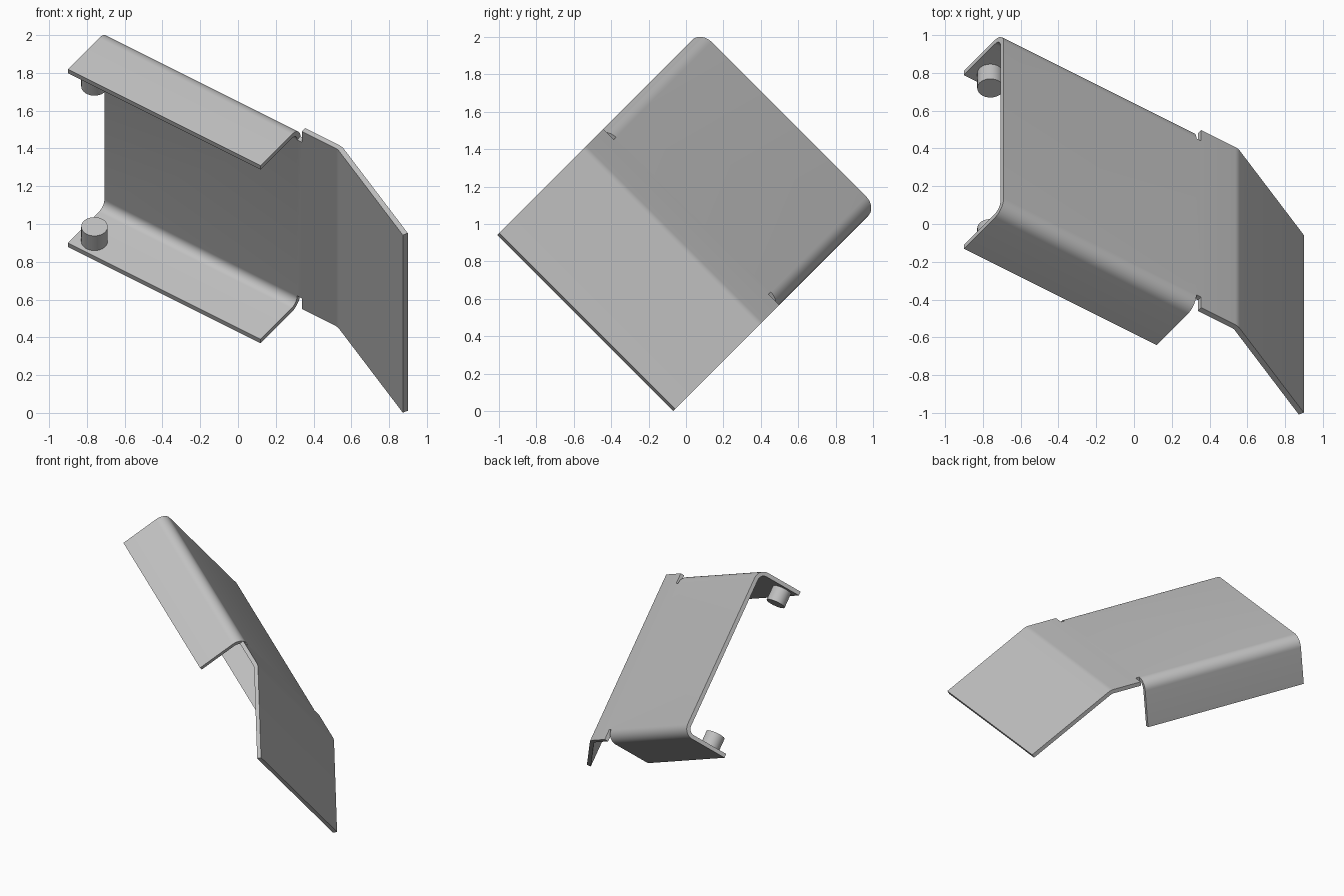
import bpy, bmesh
from math import sin, cos, tan, pi, radians
from mathutils import Matrix, Vector

if "Cube" in bpy.data.objects:
    bpy.data.objects.remove(bpy.data.objects["Cube"], do_unlink=True)

# Sheet dimensions: u = length, v = width, w = flange depth
THICK, RADIUS = 0.03, 0.08
HALF = 0.665                  # half width
FLAT = HALF - RADIUS          # half width of the flat strip
DEPTH = 0.365                 # flange depth
FLANGE_END, NOTCH_END = 1.25, 1.28
BEND, RAMP, ANGLE = 1.52, 0.735, radians(26.5)

# The bracket is tilted so that its corner axes lie along the diagonals
u_axis = Vector((2, -1, -1)).normalized()
v_axis = Vector((0, -1, 1)).normalized()
w_axis = Vector((-1, -1, -1)).normalized()
frame = Matrix.Translation((-0.69, 0.55, 1.56)) @ \
    Matrix((u_axis, v_axis, w_axis)).transposed().to_4x4()

metal = bpy.data.materials.new("light grey metal")
metal.use_nodes = True
grey = (0.53, 0.53, 0.53, 1)
metal.diffuse_color = grey
metal.node_tree.nodes["Principled BSDF"].inputs["Base Color"].default_value = grey


def make_object(name, bm):
    mesh = bpy.data.meshes.new(name)
    bm.to_mesh(mesh)
    bm.free()
    mesh.materials.append(metal)
    obj = bpy.data.objects.new(name, mesh)
    bpy.context.collection.objects.link(obj)
    obj.matrix_world = frame
    bpy.ops.object.select_all(action='DESELECT')
    obj.select_set(True)
    bpy.context.view_layer.objects.active = obj
    return obj


def patch(bm, rows):
    """Quads between successive rows of points."""
    grid = [[bm.verts.new(p) for p in row] for row in rows]
    for a, b in zip(grid, grid[1:]):
        for i in range(len(a) - 1):
            bm.faces.new((a[i], b[i], b[i + 1], a[i + 1]))


# Side path of the sheet with the soft ramp bend
tangent = RADIUS * tan(ANGLE / 2)
bend = [(BEND - tangent + RADIUS * sin(ANGLE * i / 4),
         RADIUS * (1 - cos(ANGLE * i / 4))) for i in range(5)]
tail = [(NOTCH_END, 0)] + bend + [(BEND + RAMP * cos(ANGLE), RAMP * sin(ANGLE))]
path = [(0, 0), (FLANGE_END, 0)] + tail

# Flange section: flat edge, rounded bend, free edge
STEPS = 10
section = [(FLAT + RADIUS * sin(pi / 2 * i / STEPS),
            RADIUS * (1 - cos(pi / 2 * i / STEPS))) for i in range(STEPS + 1)]
section.append((HALF, DEPTH))

# Folded sheet: centre strip, two flanges and two ears past the notches
bm = bmesh.new()
patch(bm, [[(u, v, w) for v in (-FLAT, FLAT)] for u, w in path])
for side in (-1, 1):
    order = section[::side]
    patch(bm, [[(u, side * v, w) for v, w in order] for u in (0, FLANGE_END)])
    ear = sorted((side * FLAT, side * HALF))
    patch(bm, [[(u, v, w) for v in ear] for u, w in tail])
bmesh.ops.remove_doubles(bm, verts=bm.verts, dist=0.0005)
sheet = make_object("folded_sheet", bm)
solid = sheet.modifiers.new("thickness", 'SOLIDIFY')
solid.thickness = THICK
solid.offset = 1
solid.use_even_offset = True
bpy.ops.object.modifier_apply(modifier=solid.name)
bpy.ops.object.shade_smooth_by_angle(angle=radians(30))

# Pins standing on the inner faces of the flanges
PIN_HEIGHT = 0.115
for side, name in ((-1, "lower_pin"), (1, "upper_pin")):
    bm = bmesh.new()
    middle = side * (HALF - THICK + 0.005 - PIN_HEIGHT / 2)
    bmesh.ops.create_cone(
        bm, cap_ends=True, segments=40, radius1=0.07, radius2=0.07, depth=PIN_HEIGHT,
        matrix=Matrix.Translation((0.108, middle, 0.274)) @ Matrix.Rotation(pi / 2, 4, 'X'))
    make_object(name, bm)
    bpy.ops.object.shade_smooth_by_angle(angle=radians(30))
